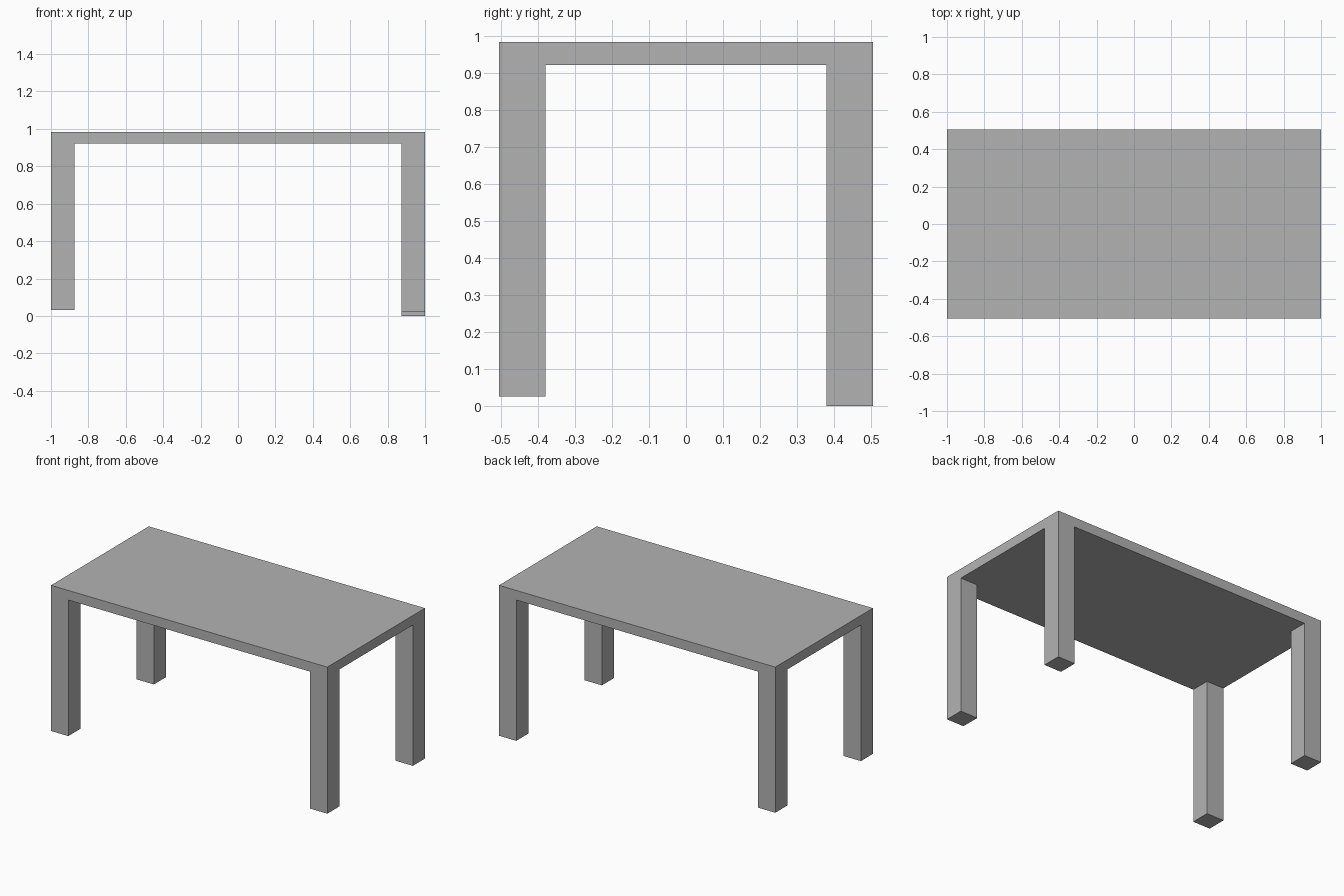
import bpy
import bmesh

cube = bpy.data.objects.get("Cube")
if cube:
    bpy.data.objects.remove(cube, do_unlink=True)

HALF_X, HALF_Y = 1.0, 0.505
LEG = 0.125
TOP, UNDERSIDE = 0.984, 0.921

# Single grey finish
grey = bpy.data.materials.new("plain grey")
grey.use_nodes = True
colour = (0.45, 0.45, 0.45, 1.0)
grey.diffuse_color = colour
grey.node_tree.nodes["Principled BSDF"].inputs["Base Color"].default_value = colour


def foot_height(x, y):
    """Legs stop slightly short of the ground, except the back left one."""
    if x < 0:
        return 0.031
    return 0.0 if y > 0 else 0.025


# Table top: one slab, its underside divided at the inner leg lines
bm = bmesh.new()
bmesh.ops.create_cube(bm, size=1)
for v in bm.verts:
    v.co.x *= 2 * HALF_X
    v.co.y *= 2 * HALF_Y
    v.co.z = TOP if v.co.z > 0 else UNDERSIDE
for axis, half in ((0, HALF_X), (1, HALF_Y)):
    for side in (-1, 1):
        point, normal = [0, 0, 0], [0, 0, 0]
        point[axis], normal[axis] = side * (half - LEG), 1
        geom = bm.verts[:] + bm.edges[:] + bm.faces[:]
        bmesh.ops.bisect_plane(bm, geom=geom, plane_co=point, plane_no=normal)

# Legs: corner squares of the underside drawn down, flush with the edges
bm.normal_update()
corners = []
for f in bm.faces:
    c = f.calc_center_median()
    if f.normal.z < -0.9 and abs(c.x) > HALF_X - LEG and abs(c.y) > HALF_Y - LEG:
        corners.append(f)
for f in corners:
    c = f.calc_center_median()
    foot = bmesh.ops.extrude_discrete_faces(bm, faces=[f])["faces"][0]
    for v in foot.verts:
        v.co.z = foot_height(c.x, c.y)

# Merge coplanar faces for clean flat sides
bmesh.ops.remove_doubles(bm, verts=bm.verts, dist=0.0001)
bmesh.ops.dissolve_limit(bm, angle_limit=0.01, verts=bm.verts, edges=bm.edges)
bmesh.ops.recalc_face_normals(bm, faces=bm.faces)

mesh = bpy.data.meshes.new("table")
bm.to_mesh(mesh)
bm.free()
mesh.materials.append(grey)
table = bpy.data.objects.new("table", mesh)
bpy.context.collection.objects.link(table)
